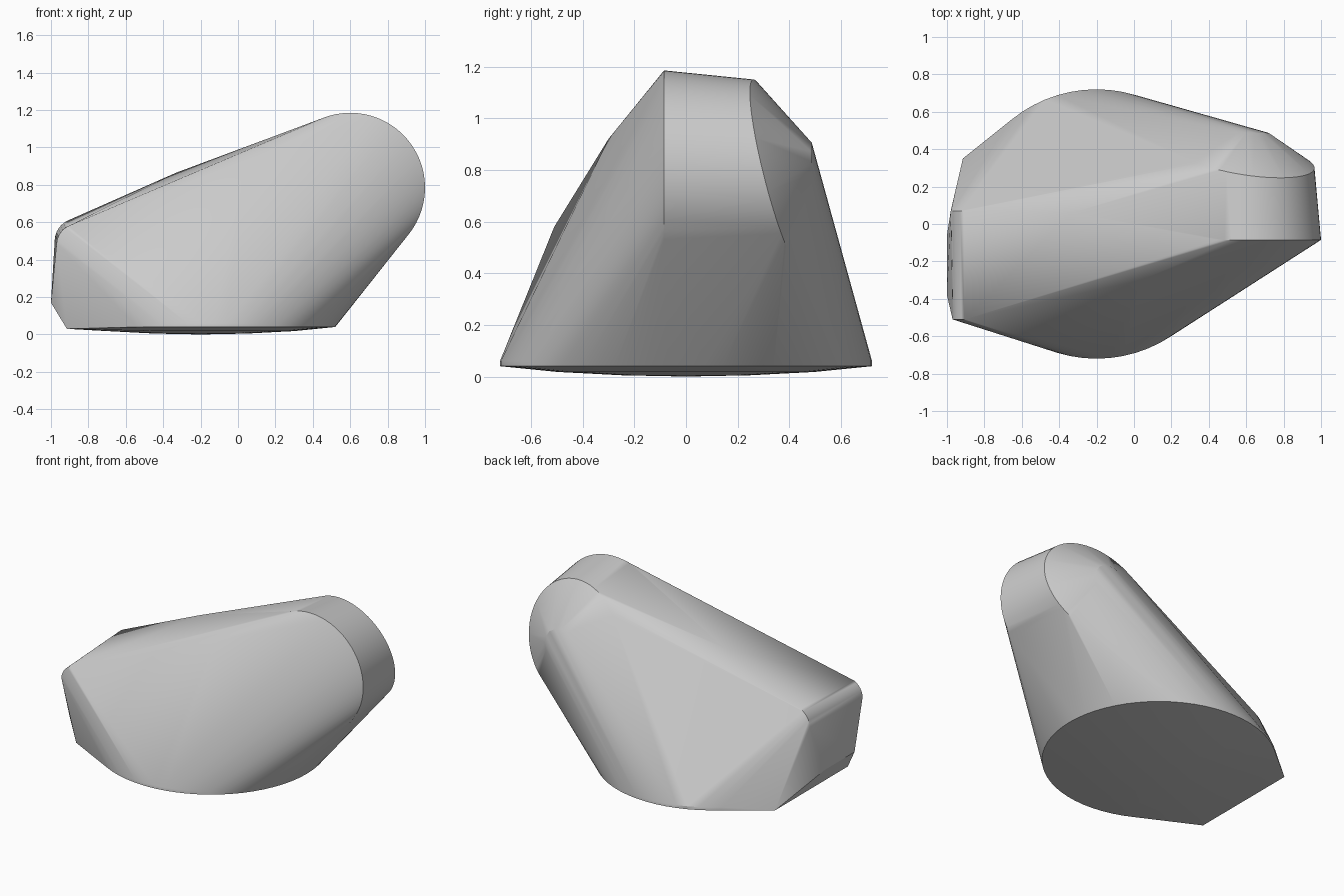
import bpy, bmesh
from math import sin, cos, pi, radians

cube = bpy.data.objects.get("Cube")
if cube:
    bpy.data.objects.remove(cube)

grey = bpy.data.materials.new("plain_grey")
colour = (0.6, 0.6, 0.6, 1)
grey.diffuse_color = colour
grey.use_nodes = True
grey.node_tree.nodes["Principled BSDF"].inputs["Base Color"].default_value = colour


def arc(count, start=0, end=360):
    """Angles in radians, without the repeated end of a full turn."""
    full = end - start == 360
    steps = count if full else count - 1
    return [radians(start + (end - start) * i / steps) for i in range(count)]


def floor_ring(radius, z):
    return [(-0.2 + radius * cos(a), radius * sin(a), z) for a in arc(64)]


def upright_ring(radius, y, count, lean=0):
    """Ring in the head, optionally leaning back away from its upper right."""
    return [(0.6 + radius * cos(a),
             y + lean * (1 - cos(a - pi / 3)),
             0.785 + radius * sin(a)) for a in arc(count)]


def rounded_corner(x, y, z, radius):
    return [(x + radius * cos(a), y, z + radius * sin(a)) for a in arc(7, 115, 177)]


# Slightly domed round foot
points = floor_ring(0.72, 0.06) + floor_ring(0.72, 0.04)
points += floor_ring(0.5, 0.018) + floor_ring(0.25, 0.005) + [(-0.2, 0, 0)]

# Head: flat front disc, leaning back rim and small rear cap
points += upright_ring(0.4, -0.085, 64)
points += upright_ring(0.365, 0.247, 64, lean=0.105)
points += upright_ring(0.12, 0.487, 16)

# Tail end: rounded top edge and lower corners
points += rounded_corner(-0.86, -0.51, 0.48, 0.11)
points += rounded_corner(-0.86, 0.07, 0.50, 0.12)
points += [(-1, -0.38, 0.17), (-1, -0.06, 0.17),
           (-0.915, -0.43, 0.03), (-0.915, 0.35, 0.03)]

# Ridge peaks along the top
points += [(-0.33, 0.06, 0.865), (0.04, -0.3, 0.92)]

# Stretch one skin over everything
bm = bmesh.new()
for p in points:
    bm.verts.new(p)
hull = bmesh.ops.convex_hull(bm, input=bm.verts[:])
inner = [v for v in hull["geom_interior"] if isinstance(v, bmesh.types.BMVert)]
bmesh.ops.delete(bm, geom=inner, context="VERTS")
loose = [v for v in bm.verts if not v.link_faces]
bmesh.ops.delete(bm, geom=loose, context="VERTS")
bmesh.ops.recalc_face_normals(bm, faces=bm.faces[:])
mesh = bpy.data.meshes.new("body")
bm.to_mesh(mesh)
bm.free()
mesh.materials.append(grey)

body = bpy.data.objects.new("body", mesh)
bpy.context.collection.objects.link(body)
bpy.context.view_layer.objects.active = body
body.select_set(True)
bpy.ops.object.shade_smooth_by_angle(angle=radians(30))
